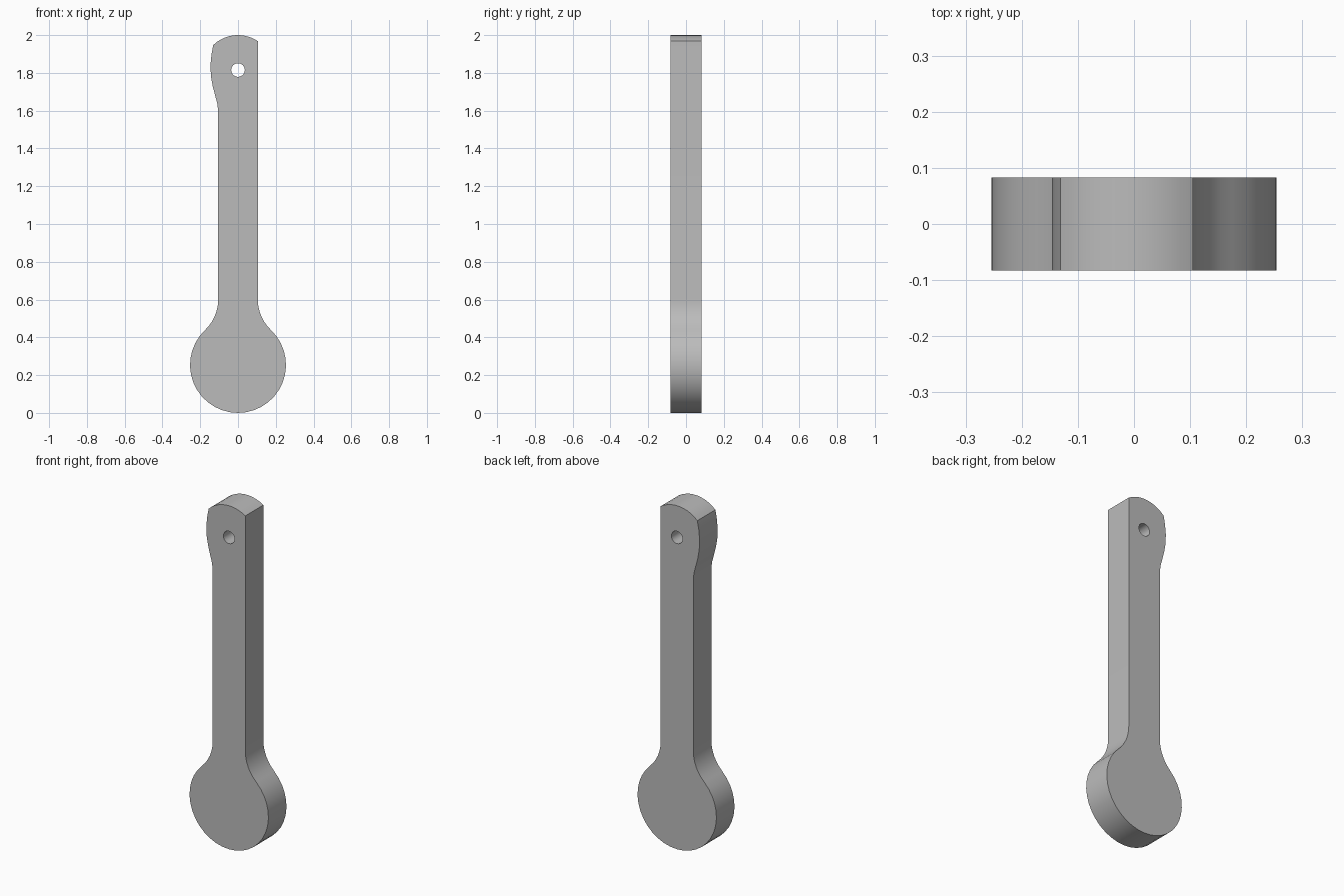
import bpy, bmesh, math
from mathutils import Vector

cube = bpy.data.objects.get("Cube")
if cube:
    bpy.data.objects.remove(cube, do_unlink=True)

HALF = 0.083     # half thickness
SHAFT = 0.105    # half width of the shaft
DISC_R, DISC_Z = 0.254, 0.254
FILLET_Z = 0.60
EYE_R, EYE_Z = 0.19, 1.81


def arc(cx, cz, r, a0, a1, n):
    """Points along an arc, angles in radians, both ends included."""
    return [(cx + r * math.cos(a0 + (a1 - a0) * i / n),
             cz + r * math.sin(a0 + (a1 - a0) * i / n)) for i in range(n + 1)]


# Fillet tangent to both the shaft side and the disc
dz = FILLET_Z - DISC_Z
fillet_r = (SHAFT**2 + dz**2 - DISC_R**2) / (2 * (DISC_R - SHAFT))
fillet_x = SHAFT + fillet_r
touch = math.atan2(dz, fillet_x)

# Outline, counter-clockwise from the left fillet around the disc
right_fillet = arc(fillet_x, FILLET_Z, fillet_r, math.pi + touch, math.pi, 6)
left_fillet = [(-x, z) for x, z in reversed(right_fillet)]
disc = arc(0, DISC_Z, DISC_R, math.pi - touch, 2 * math.pi + touch, 28)
top_start = math.acos(SHAFT / EYE_R)
top_end = math.acos(-0.131 / EYE_R)
crown = arc(0, EYE_Z, EYE_R, top_start, top_end, 10)
bulge = [(-0.14, 1.90), (-0.146, 1.84), (-0.143, 1.78), (-0.134, 1.73),
         (-0.121, 1.68), (-0.11, 1.64), (-SHAFT, 1.60)]
outline = left_fillet[:-1] + disc + right_fillet[1:] + crown + bulge
hole = arc(0, 1.815, 0.036, 0, 2 * math.pi, 24)[:-1]

# Fill the outline around the pivot hole and give it thickness
bm = bmesh.new()
edges = []
for loop in (outline, hole):
    verts = [bm.verts.new((x, -HALF, z)) for x, z in loop]
    edges += [bm.edges.new((v, verts[(i + 1) % len(verts)])) for i, v in enumerate(verts)]
bmesh.ops.triangle_fill(bm, edges=edges, use_beauty=True, use_dissolve=False)
extruded = bmesh.ops.extrude_face_region(bm, geom=bm.faces[:], use_keep_orig=True)
moved = [g for g in extruded["geom"] if isinstance(g, bmesh.types.BMVert)]
bmesh.ops.translate(bm, verts=moved, vec=Vector((0, 2 * HALF, 0)))
bmesh.ops.recalc_face_normals(bm, faces=bm.faces[:])
mesh = bpy.data.meshes.new("lever_arm")
bm.to_mesh(mesh)
bm.free()

# Plain grey finish
grey = bpy.data.materials.new("plain grey")
grey.use_nodes = True
colour = (0.5, 0.5, 0.5, 1)
grey.diffuse_color = colour
grey.node_tree.nodes["Principled BSDF"].inputs["Base Color"].default_value = colour
mesh.materials.append(grey)

lever = bpy.data.objects.new("lever_arm", mesh)
bpy.context.collection.objects.link(lever)
bpy.ops.object.select_all(action="DESELECT")
lever.select_set(True)
bpy.context.view_layer.objects.active = lever
bpy.ops.object.shade_smooth_by_angle(angle=math.radians(30))
